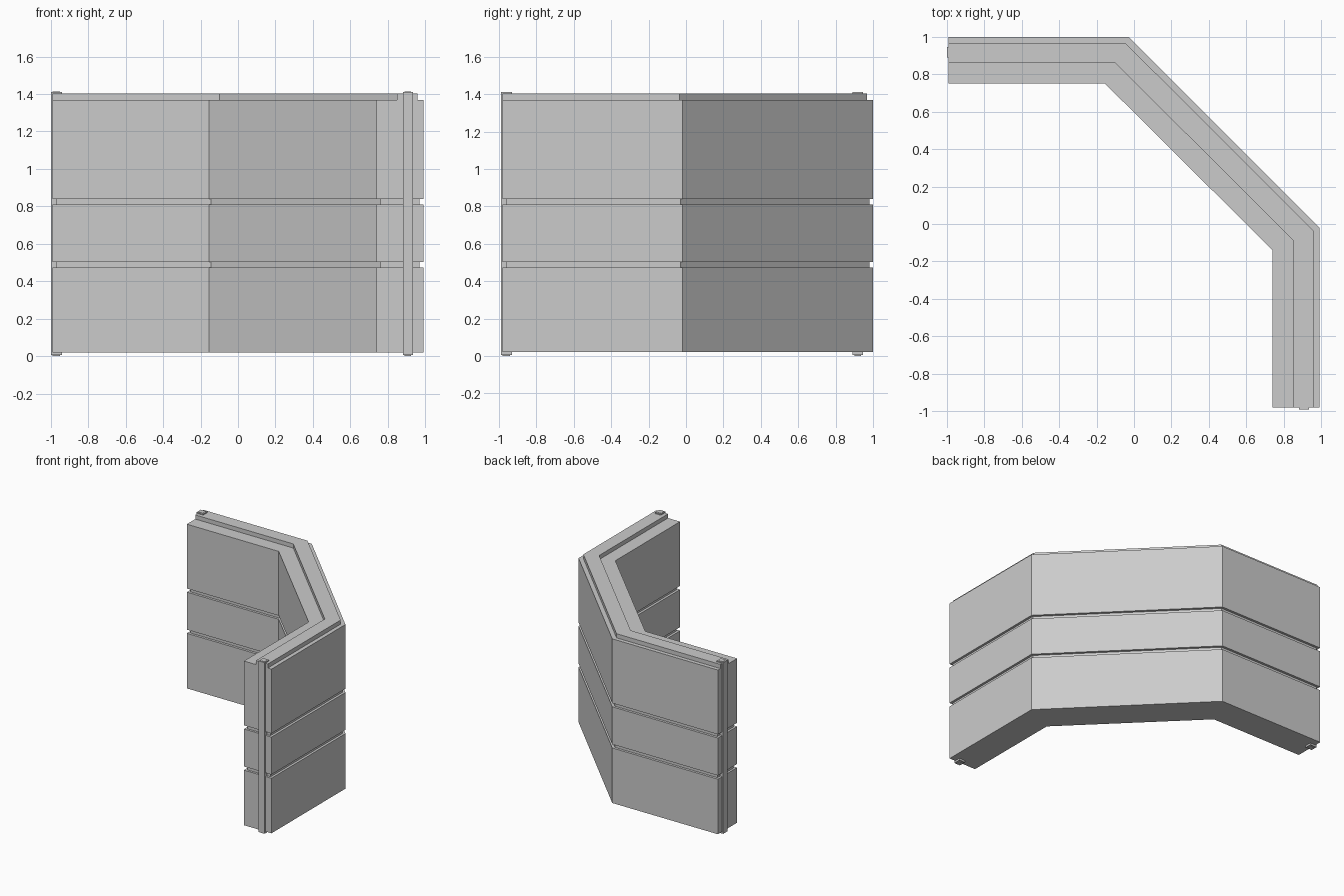
import bpy, bmesh
from mathutils import Vector

if "Cube" in bpy.data.objects:
    bpy.data.objects.remove(bpy.data.objects["Cube"])

# Plan of the wall: outer and inner faces, bent twice
OUTER = [Vector(p) for p in ((-0.99, 1.0), (-0.03, 1.0), (0.99, -0.02), (0.99, -0.98))]
INNER = [Vector(p) for p in ((-0.99, 0.75), (-0.155, 0.75), (0.74, -0.14), (0.74, -0.98))]


def plan_line(t, inset):
    """Line between inner (t=0) and outer (t=1) face, shortened at both ends."""
    pts = [i.lerp(o, t) for i, o in zip(INNER, OUTER)]
    pts[0].x += inset
    pts[-1].y += inset
    return pts


def wall(name, t0, t1, z0, z1, inset=0.0):
    a, b = plan_line(t0, inset), plan_line(t1, inset)
    bm = bmesh.new()
    rings = []
    for p, q in zip(a, b):
        rings.append([bm.verts.new((v.x, v.y, z)) for v, z in
                      ((p, z0), (q, z0), (q, z1), (p, z1))])
    for r, s in zip(rings, rings[1:]):
        for k in range(4):
            n = (k + 1) % 4
            bm.faces.new((r[k], r[n], s[n], s[k]))
    bm.faces.new(rings[0])
    bm.faces.new(rings[-1][::-1])
    finish(name, bm)


def box(name, lo, hi):
    lo, hi = Vector(lo), Vector(hi)
    bm = bmesh.new()
    bmesh.ops.create_cube(bm, size=1)
    bmesh.ops.scale(bm, vec=hi - lo, verts=bm.verts)
    bmesh.ops.translate(bm, vec=(lo + hi) / 2, verts=bm.verts)
    finish(name, bm)


def finish(name, bm):
    bmesh.ops.recalc_face_normals(bm, faces=bm.faces)
    mesh = bpy.data.meshes.new(name)
    bm.to_mesh(mesh)
    bm.free()
    bpy.context.collection.objects.link(bpy.data.objects.new(name, mesh))


# Three stacked panels with open grooves between them
for name, z0, z1 in (("lower_panel", 0.02, 0.472), ("middle_panel", 0.502, 0.81),
                     ("upper_panel", 0.84, 1.368)):
    wall(name, 0, 1, z0, z1)

# Recessed core seen at the bottom of each groove
for name, z0, z1 in (("lower_groove_core", 0.472, 0.502), ("upper_groove_core", 0.81, 0.84)):
    wall(name, 0.08, 0.92, z0, z1, 0.018)

# Raised ridge along the top
wall("top_ridge", 0.44, 0.87, 1.368, 1.402)

# Connecting tongue on each end, standing slightly proud all round
box("left_end_tongue", (-1.0, 0.89, 0.005), (-0.94, 0.945, 1.41))
box("right_end_tongue", (0.88, -0.99, 0.005), (0.935, -0.93, 1.41))

# Small feet and caps of the tongues
for z0, z1, label in ((0.0, 0.02, "foot"), (1.395, 1.412, "cap")):
    box("left_tongue_" + label, (-0.99, 0.90, z0), (-0.95, 0.935, z1))
    box("right_tongue_" + label, (0.89, -0.98, z0), (0.925, -0.94, z1))
